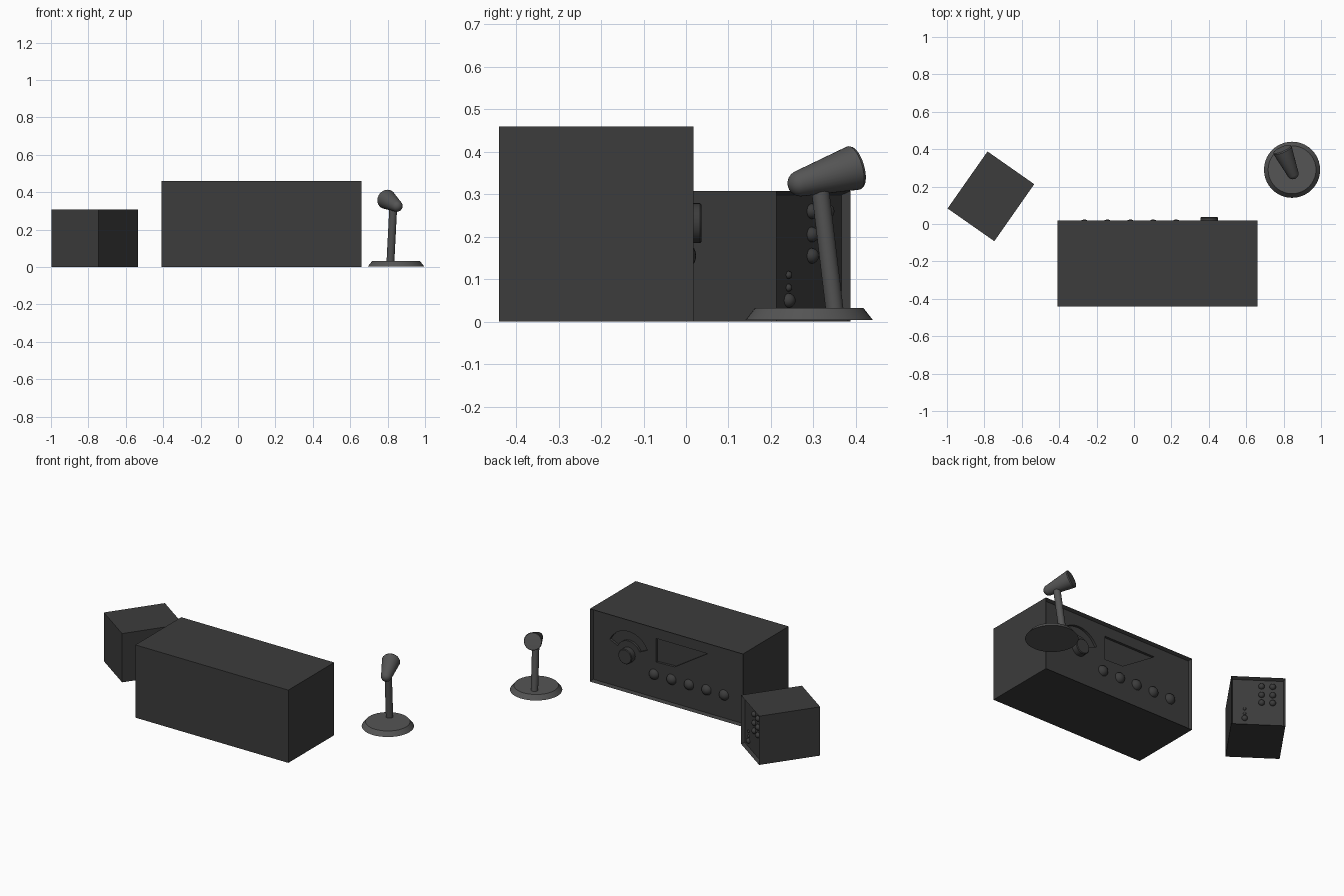
import bpy, bmesh, math
from mathutils import Vector, Matrix

if "Cube" in bpy.data.objects:
    bpy.data.objects.remove(bpy.data.objects["Cube"])


def material(name, value):
    m = bpy.data.materials.new(name)
    m.use_nodes = True
    m.diffuse_color = (value, value, value, 1)
    m.node_tree.nodes["Principled BSDF"].inputs["Base Color"].default_value = m.diffuse_color
    return m


CASE = material("dark grey case", 0.045)
METAL = material("mid grey metal", 0.09)


def finish(name, bm, mat, smooth=False):
    bmesh.ops.recalc_face_normals(bm, faces=bm.faces)
    mesh = bpy.data.meshes.new(name)
    bm.to_mesh(mesh)
    bm.free()
    mesh.materials.append(mat)
    ob = bpy.data.objects.new(name, mesh)
    bpy.context.collection.objects.link(ob)
    bpy.ops.object.select_all(action="DESELECT")
    ob.select_set(True)
    bpy.context.view_layer.objects.active = ob
    if smooth:
        bpy.ops.object.shade_smooth_by_angle(angle=math.radians(35))
    return ob


def case(name, size, place):
    """Box standing on the ground with a framed, sunken panel facing +y."""
    bm = bmesh.new()
    bmesh.ops.create_cube(bm, size=1)
    bmesh.ops.scale(bm, vec=size, verts=bm.verts)
    bmesh.ops.translate(bm, vec=(0, 0, size[2] / 2), verts=bm.verts)
    panel = [f for f in bm.faces if f.normal.y > 0.9]
    bmesh.ops.inset_region(bm, faces=panel, thickness=0.014, depth=0)
    bmesh.ops.translate(bm, vec=(0, -RECESS, 0), verts=panel[0].verts)
    bm.transform(place)
    return finish(name, bm, CASE)


def cut(target, outline, y, depth):
    """Sink an x-z outline into the panel at height y."""
    bm = bmesh.new()
    face = bm.faces.new([bm.verts.new((x, y + 0.005, z)) for x, z in outline])
    new = bmesh.ops.extrude_face_region(bm, geom=[face])["geom"]
    verts = [v for v in new if isinstance(v, bmesh.types.BMVert)]
    bmesh.ops.translate(bm, vec=(0, -depth - 0.005, 0), verts=verts)
    cutter = finish("cutter", bm, CASE)
    bpy.context.view_layer.objects.active = target
    mod = target.modifiers.new("recess", "BOOLEAN")
    mod.operation, mod.solver, mod.object = "DIFFERENCE", "EXACT", cutter
    bpy.ops.object.modifier_apply(modifier=mod.name)
    bpy.data.objects.remove(cutter)


def lathe(name, profile, start, axis, mat, steps=32):
    """Turn (radius, distance) points round an axis."""
    bm = bmesh.new()
    verts = [bm.verts.new((r, 0, h)) for r, h in profile]
    edges = [bm.edges.new(pair) for pair in zip(verts, verts[1:])]
    bmesh.ops.spin(bm, geom=verts + edges, axis=(0, 0, 1), cent=(0, 0, 0),
                   angle=math.tau, steps=steps)
    bmesh.ops.remove_doubles(bm, verts=bm.verts, dist=0.0002)
    turn = Vector(axis).to_track_quat("Z", "Y").to_matrix().to_4x4()
    bm.transform(Matrix.Translation(start) @ turn)
    return finish(name, bm, mat, True)


def ball(name, radius, place):
    bm = bmesh.new()
    bmesh.ops.create_uvsphere(bm, u_segments=20, v_segments=12, radius=radius)
    bm.transform(Matrix.Translation(place))
    return finish(name, bm, CASE, True)


RECESS = 0.02
FRONT = 0.018

# Radio cabinet with tuning scale and window
radio = case("radio_case", (1.07, 0.458, 0.46), Matrix.Translation((0.125, FRONT - 0.229, 0)))
panel_y = FRONT - RECESS
dial = (0.403, 0.232)
angles = [math.radians(25 + 130 * i / 16) for i in range(17)]
arc = [(dial[0] + r * math.cos(a), dial[1] + r * math.sin(a))
       for r, sweep in ((0.145, angles), (0.085, angles[::-1])) for a in sweep]
cut(radio, arc, panel_y, 0.015)
cut(radio, [(0.21, 0.385), (-0.15, 0.385), (0.08, 0.24), (0.21, 0.235)], panel_y, 0.015)

# Tuning knob and row of round buttons
lathe("tuning_knob", [(0, 0.039), (0.043, 0.039), (0.047, 0.035), (0.047, 0)],
      (dial[0], panel_y, dial[1]), (0, 1, 0), CASE)
for i in range(5):
    ball(f"button_{i + 1}", 0.034, (0.225 - 0.1225 * i, panel_y - 0.008, 0.155))

# Speaker box turned outward, with small studs on its panel
place = Matrix.Translation((-0.765, 0.148, 0)) @ Matrix.Rotation(math.radians(-35), 4, "Z")
case("speaker_case", (0.305, 0.372, 0.308), place)
studs = [(x, z, 0.018) for x in (-0.02, -0.083) for z in (0.26, 0.205, 0.155)]
studs += [(0.075, 0.05, 0.017), (0.075, 0.08, 0.009), (0.075, 0.11, 0.009)]
for i, (x, z, r) in enumerate(studs):
    ball(f"speaker_stud_{i + 1}", r, place @ Vector((x, 0.186 - RECESS, z)))

# Microphone on a round stand
lathe("microphone_base", [(0, 0.004), (0.15, 0.004), (0.128, 0.032), (0, 0.032)],
      (0.845, 0.29, 0), (0, 0, 1), METAL, 40)
foot, neck = Vector((0.815, 0.35, 0.028)), Vector((0.83, 0.315, 0.32))
lathe("microphone_stem", [(0, 0), (0.021, 0), (0.021, (neck - foot).length), (0, (neck - foot).length)],
      foot, neck - foot, METAL, 24)
tail, axis = Vector((0.849, 0.27, 0.326)), Vector((-0.055, 0.125, 0.036))
cap = [(0.031 * math.sin(a), -0.031 * math.cos(a)) for a in [math.radians(15 * i) for i in range(6)]]
length = axis.length
lathe("microphone_head", cap + [(0.053, length), (0.05, length + 0.006), (0, length + 0.008)],
      tail, axis, METAL)
